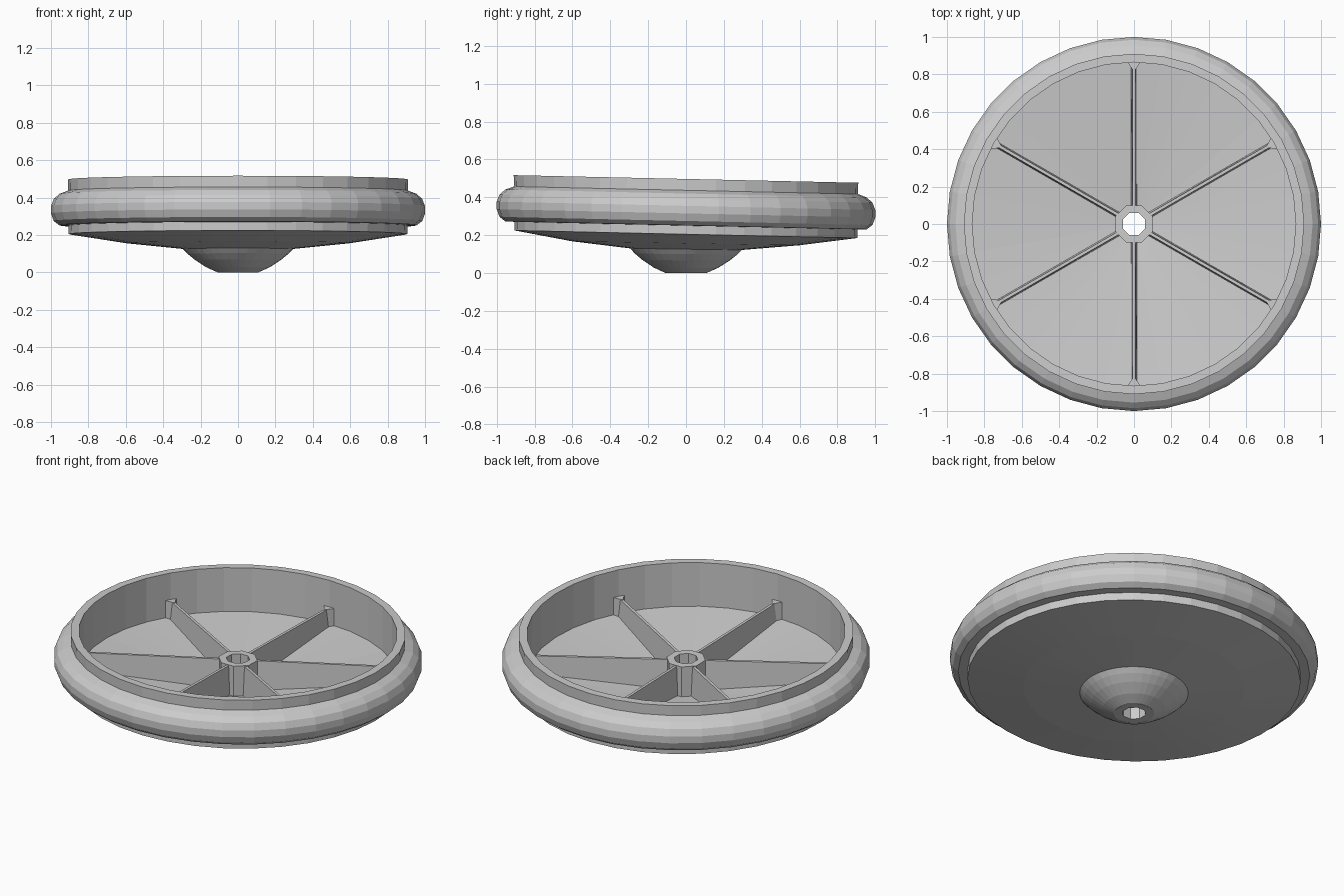
import bpy, bmesh
from math import sin, cos, pi, radians

if "Cube" in bpy.data.objects:
    bpy.data.objects.remove(bpy.data.objects["Cube"])

TILT = 0.022  # the wheel leans slightly towards the back


def finish(name, bm):
    bmesh.ops.recalc_face_normals(bm, faces=bm.faces)
    for v in bm.verts:
        v.co.z -= TILT * v.co.y * min(1, v.co.z / 0.2)
    mesh = bpy.data.meshes.new(name)
    bm.to_mesh(mesh)
    bm.free()
    obj = bpy.data.objects.new(name, mesh)
    bpy.context.collection.objects.link(obj)
    return obj


def lathe(name, profile, sides, turn=0.0):
    """Revolve a closed (radius, z) profile around z."""
    bm = bmesh.new()
    rings = []
    for i in range(sides):
        a = 2 * pi * i / sides + turn
        rings.append([bm.verts.new((r * cos(a), r * sin(a), z)) for r, z in profile])
    n = len(profile)
    for i in range(sides):
        p, q = rings[i], rings[(i + 1) % sides]
        for j in range(n):
            k = (j + 1) % n
            bm.faces.new((p[j], q[j], q[k], p[k]))
    return finish(name, bm)


def prism(name, bottom, top, angle):
    """Solid between two matching outlines, spun around z."""
    bm = bmesh.new()
    c, s = cos(angle), sin(angle)
    lo, hi = [[bm.verts.new((x * c - y * s, x * s + y * c, z)) for x, y, z in ring]
              for ring in (bottom, top)]
    n = len(lo)
    bm.faces.new(lo)
    bm.faces.new(hi)
    for i in range(n):
        k = (i + 1) % n
        bm.faces.new((lo[i], lo[k], hi[k], hi[i]))
    return finish(name, bm)


# Dish with domed boss underneath, shallow cone floor and upright rim
lathe("wheel_dish", [
    (0.095, 0.001), (0.11, 0.001), (0.17, 0.028), (0.23, 0.067), (0.27, 0.10), (0.295, 0.126),
    (0.60, 0.157), (0.905, 0.205), (0.91, 0.497), (0.865, 0.497),
    (0.865, 0.235), (0.095, 0.16)], 36)

# Rounded tyre around the rim
lathe("tyre", [
    (0.885, 0.25), (0.955, 0.252), (0.985, 0.275), (1.0, 0.315), (1.0, 0.355),
    (0.985, 0.393), (0.955, 0.42), (0.91, 0.437), (0.885, 0.437)], 36)

# Octagonal axle tube, open all the way through
lathe("hub_tube", [(0.065, 0), (0.108, 0), (0.108, 0.34), (0.065, 0.34)], 8, pi / 8)

# Six tapered spokes with flared ends at the rim
for i in range(6):
    ang = radians(30 + 60 * i)
    b, t = 0.016, 0.008
    prism(f"spoke_{i + 1}",
          [(0.095, -b, 0.14), (0.88, -b, 0.215), (0.88, b, 0.215), (0.095, b, 0.14)],
          [(0.095, -t, 0.335), (0.88, -t, 0.335), (0.88, t, 0.335), (0.095, t, 0.335)], ang)
    flare = [(0.815, 0), (0.875, -0.042), (0.875, 0.042)]
    prism(f"spoke_flare_{i + 1}", [(x, y, 0.215) for x, y in flare],
          [(x, y, 0.338) for x, y in flare], ang)
